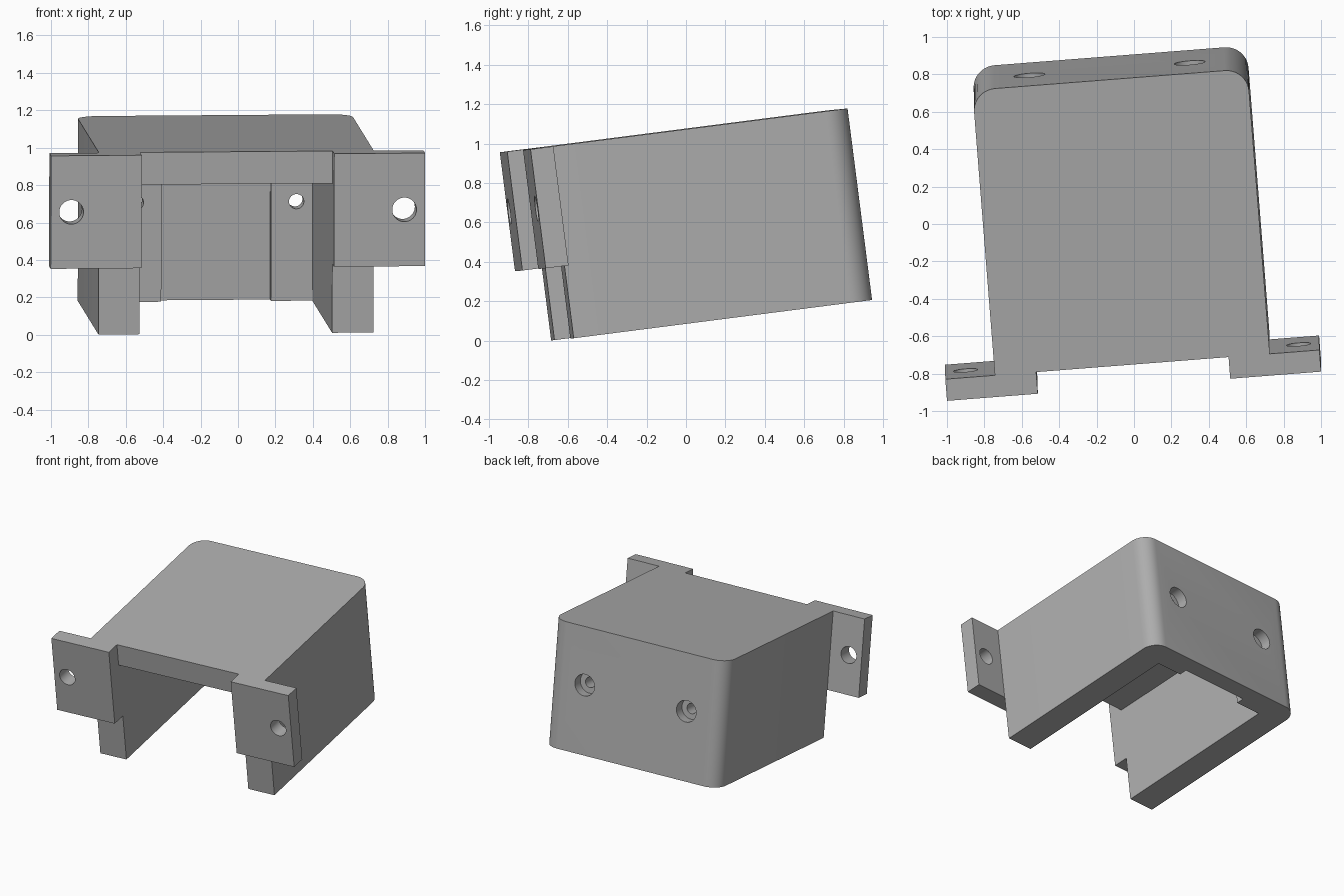
import bpy, bmesh, math
from mathutils import Matrix, Vector

old = bpy.data.objects.get("Cube")
if old:
    bpy.data.objects.remove(old, do_unlink=True)

grey = bpy.data.materials.new("plain grey")
grey.use_nodes = True
colour = (0.42, 0.42, 0.42, 1)
grey.diffuse_color = colour
grey.node_tree.nodes["Principled BSDF"].inputs["Base Color"].default_value = colour

# The whole bracket sits slightly turned and tipped back
side = Vector((0.9969, 0.0778, 0.0075)).normalized()
up = Vector((0.0025, -0.127, 0.992))
up = (up - side * up.dot(side)).normalized()
depth = up.cross(side)
pose = Matrix((side, depth, up)).transposed().to_4x4()
pose.translation = side * -0.06 + Vector((0, 0, -0.004))

FRONT, BACK, BOTTOM, TOP = -0.618, 0.923, 0.09, 1.07
INNER, OUTER = 0.516, 0.737          # inside and outside of the walls
CEILING, REAR = 0.896, 0.74          # limits of the cavity


def finish(name, bm):
    mesh = bpy.data.meshes.new(name)
    bm.to_mesh(mesh)
    bm.free()
    mesh.materials.append(grey)
    obj = bpy.data.objects.new(name, mesh)
    bpy.context.collection.objects.link(obj)
    return obj


def box(name, low, high, round_back=0):
    low, high = Vector(low), Vector(high)
    bm = bmesh.new()
    bmesh.ops.create_cube(bm, size=1)
    for v in bm.verts:
        v.co = (low + high) / 2 + v.co * (high - low)
    if round_back:
        edges = [e for e in bm.edges
                 if all(v.co.y > high.y - 0.001 for v in e.verts)
                 and abs(e.verts[0].co.x - e.verts[1].co.x) < 0.001]
        bmesh.ops.bevel(bm, geom=edges, offset=round_back, segments=10,
                        profile=0.5, affect='EDGES')
    return finish(name, bm)


def rod(name, x, z, radius, y0, y1):
    bm = bmesh.new()
    bmesh.ops.create_cone(bm, cap_ends=True, segments=40, radius1=radius,
                          radius2=radius, depth=y1 - y0)
    move = Matrix.Translation((x, (y0 + y1) / 2, z))
    bm.transform(move @ Matrix.Rotation(math.pi / 2, 4, 'X'))
    return finish(name, bm)


def cut(obj, cutter):
    mod = obj.modifiers.new("cut", 'BOOLEAN')
    mod.operation, mod.solver, mod.object = 'DIFFERENCE', 'EXACT', cutter
    cutter.hide_render = True
    bpy.context.view_layer.objects.active = obj
    bpy.ops.object.modifier_apply(modifier=mod.name)
    bpy.data.objects.remove(cutter, do_unlink=True)


# Housing: hollow from the front and below, with a shallow rear recess
housing = box("housing", (-OUTER, FRONT, BOTTOM), (OUTER, BACK, TOP), 0.12)
cut(housing, box("cavity", (-INNER, FRONT - 0.1, BOTTOM - 0.1), (INNER, REAR, CEILING)))
cut(housing, box("recess", (-0.294, REAR - 0.1, BOTTOM - 0.1), (0.294, REAR + 0.06, CEILING)))

# Counterbored screw holes through the rear wall
for s in (-1, 1):
    cut(housing, rod("screw_hole", s * 0.43, 0.625, 0.04, REAR - 0.1, BACK + 0.1))
    cut(housing, rod("counterbore", s * 0.43, 0.625, 0.083, BACK - 0.08, BACK + 0.1))

# Mounting tabs, each with a bolt hole
parts = [housing]
for s, name in ((-1, "right_tab"), (1, "left_tab")):
    x0, x1 = sorted((s * INNER, s * 1.003))
    tab = box(name, (x0, FRONT - 0.117, 0.461), (x1, FRONT, TOP))
    cut(tab, rod("bolt_hole", s * 0.893, 0.766, 0.065, FRONT - 0.3, FRONT + 0.2))
    parts.append(tab)

for obj in parts:
    bpy.ops.object.select_all(action='DESELECT')
    obj.select_set(True)
    bpy.context.view_layer.objects.active = obj
    bpy.ops.object.shade_smooth_by_angle(angle=math.radians(30))
    obj.matrix_world = pose
